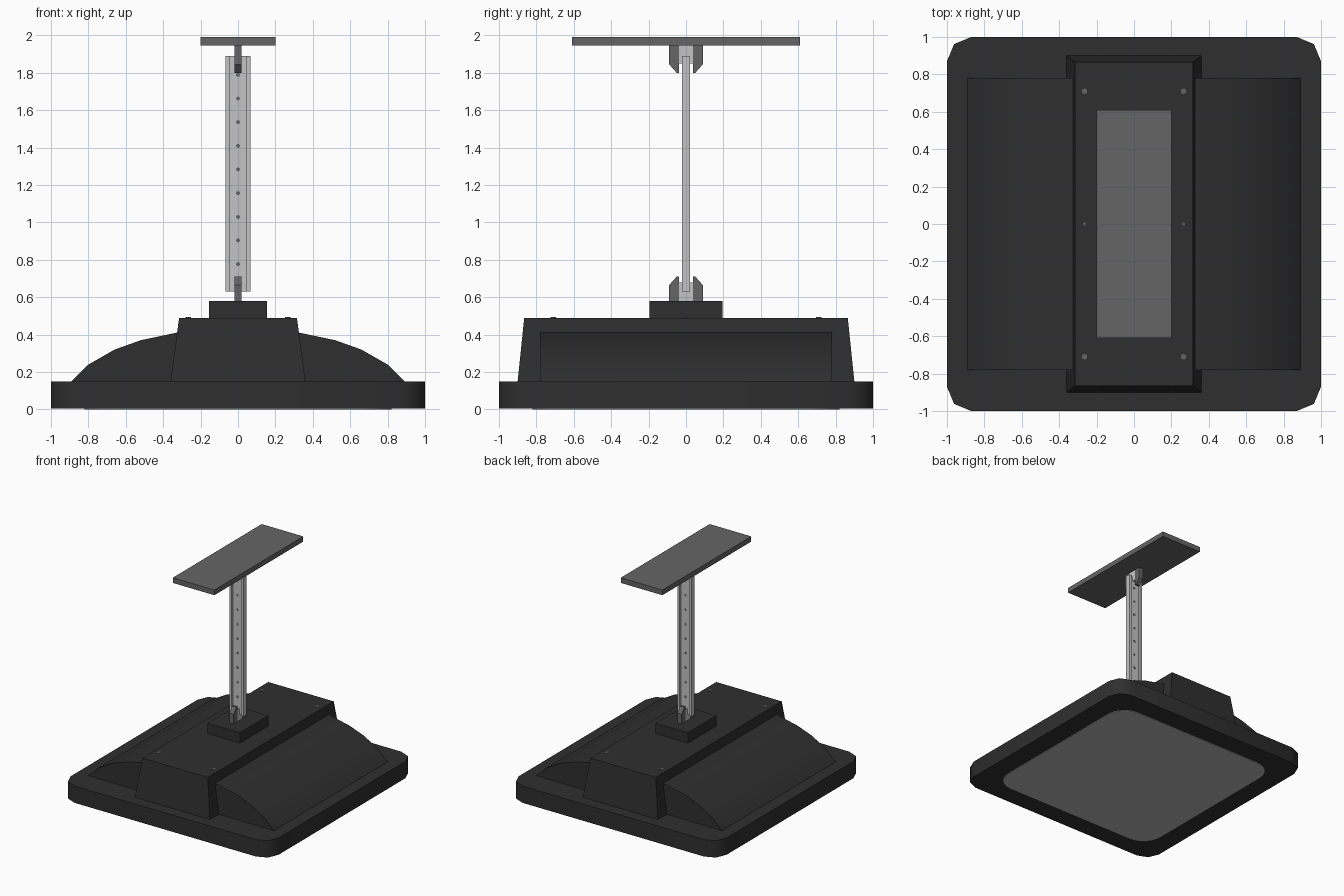
import bpy, bmesh, math
from mathutils import Vector

if "Cube" in bpy.data.objects:
    bpy.data.objects.remove(bpy.data.objects["Cube"], do_unlink=True)


def material(name, value):
    m = bpy.data.materials.new(name)
    m.use_nodes = True
    color = (value, value, value, 1)
    m.diffuse_color = color
    m.node_tree.nodes["Principled BSDF"].inputs["Base Color"].default_value = color
    return m


black = material("housing black", 0.028)
grey = material("bracket grey", 0.13)
steel = material("light steel", 0.55)
lens_grey = material("lens grey", 0.46)


def loft(name, lower, upper, mat, smooth=None):
    """Solid between two matching rings of points."""
    bm = bmesh.new()
    a = [bm.verts.new(p) for p in lower]
    b = [bm.verts.new(p) for p in upper]
    bm.faces.new(a)
    bm.faces.new(b)
    for i in range(len(a)):
        j = (i + 1) % len(a)
        bm.faces.new((a[i], a[j], b[j], b[i]))
    bmesh.ops.recalc_face_normals(bm, faces=bm.faces)
    mesh = bpy.data.meshes.new(name)
    bm.to_mesh(mesh)
    bm.free()
    mesh.materials.append(mat)
    ob = bpy.data.objects.new(name, mesh)
    bpy.context.scene.collection.objects.link(ob)
    if smooth:
        bpy.ops.object.select_all(action="DESELECT")
        ob.select_set(True)
        bpy.context.view_layer.objects.active = ob
        bpy.ops.object.shade_smooth_by_angle(angle=math.radians(smooth))
    return ob


def prism(name, profile, axis, start, end, mat, smooth=None):
    """Extrude a 2D profile along one axis."""
    def ring(d):
        pts = []
        for p in profile:
            p = list(p)
            p.insert("xyz".index(axis), d)
            pts.append(Vector(p))
        return pts
    return loft(name, ring(start), ring(end), mat, smooth)


def rect(hx, hy):
    return [(-hx, -hy), (hx, -hy), (hx, hy), (-hx, hy)]


def rounded(h, r, segs):
    pts = []
    for k, (sx, sy) in enumerate([(1, 1), (-1, 1), (-1, -1), (1, -1)]):
        for i in range(segs + 1):
            t = math.pi / 2 * (k + i / segs)
            pts.append((sx * (h - r) + r * math.cos(t), sy * (h - r) + r * math.sin(t)))
    return pts


def disc(cx, cy, r, n=8):
    return [(cx + r * math.cos(math.tau * i / n), cy + r * math.sin(math.tau * i / n))
            for i in range(n)]


# Base tray and the lens underneath
prism("base_tray", rounded(1, 0.13, 2), "z", 0.004, 0.15, black, 50)
prism("lens", rounded(0.82, 0.18, 6), "z", 0, 0.009, lens_grey)

# Arched reflector cover
half = [(0.89, 0.15), (0.80, 0.24), (0.66, 0.32), (0.52, 0.37), (0.33, 0.41), (0.12, 0.43)]
arch = half + [(-x, z) for x, z in reversed(half)]
prism("reflector_cover", arch, "y", -0.78, 0.78, black, 30)

# Tapered driver housing
loft("driver_housing",
     [(x, y, 0.15) for x, y in rect(0.36, 0.9)],
     [(x, y, 0.49) for x, y in rect(0.315, 0.865)], black)
prism("mount_block", rect(0.155, 0.195), "z", 0.49, 0.58, black)

# Housing screws
for x in (-0.265, 0.265):
    for y, r in ((-0.71, 0.015), (0, 0.008), (0.71, 0.015)):
        prism("housing_screw", disc(x, y, r), "z", 0.488, 0.493, grey)

# Grooved stem with a row of holes on each face
flange, web, edge, depth = 0.046, 0.006, 0.067, 0.021
quarter = [(edge, 0), (edge, depth), (flange, depth), (flange, web)]
upper = quarter + [(-x, y) for x, y in reversed(quarter)]
lower = [(-x, -y) for x, y in upper if y > 0]
section = upper + lower
prism("stem", section, "z", 0.63, 1.89, steel)
for i in range(9):
    prism("stem_hole", disc(0, 0.777 + 0.1265 * i, 0.011), "y", -0.008, 0.008, grey)

# Paired lugs and light spacers at both ends of the stem
for name, root, way in (("lower", 0.58, 1), ("upper", 1.95, -1)):
    reach = 0.13 if way > 0 else 0.15
    for side in (-1, 1):
        lug = [(0.037, 0), (0.09, 0), (0.09, reach - 0.045), (0.05, reach), (0.037, reach)]
        prism(name + "_lug", [(side * y, root + way * z) for y, z in lug],
              "x", -0.02, 0.02, grey)
    spacer = [(-0.037, 0), (0.037, 0), (0.037, 0.1), (-0.037, 0.1)]
    prism(name + "_spacer", [(y, root + way * z) for y, z in spacer],
          "x", -0.019, 0.019, steel)

# Ceiling plate
prism("ceiling_plate", rect(0.2, 0.61), "z", 1.945, 1.99, grey)
